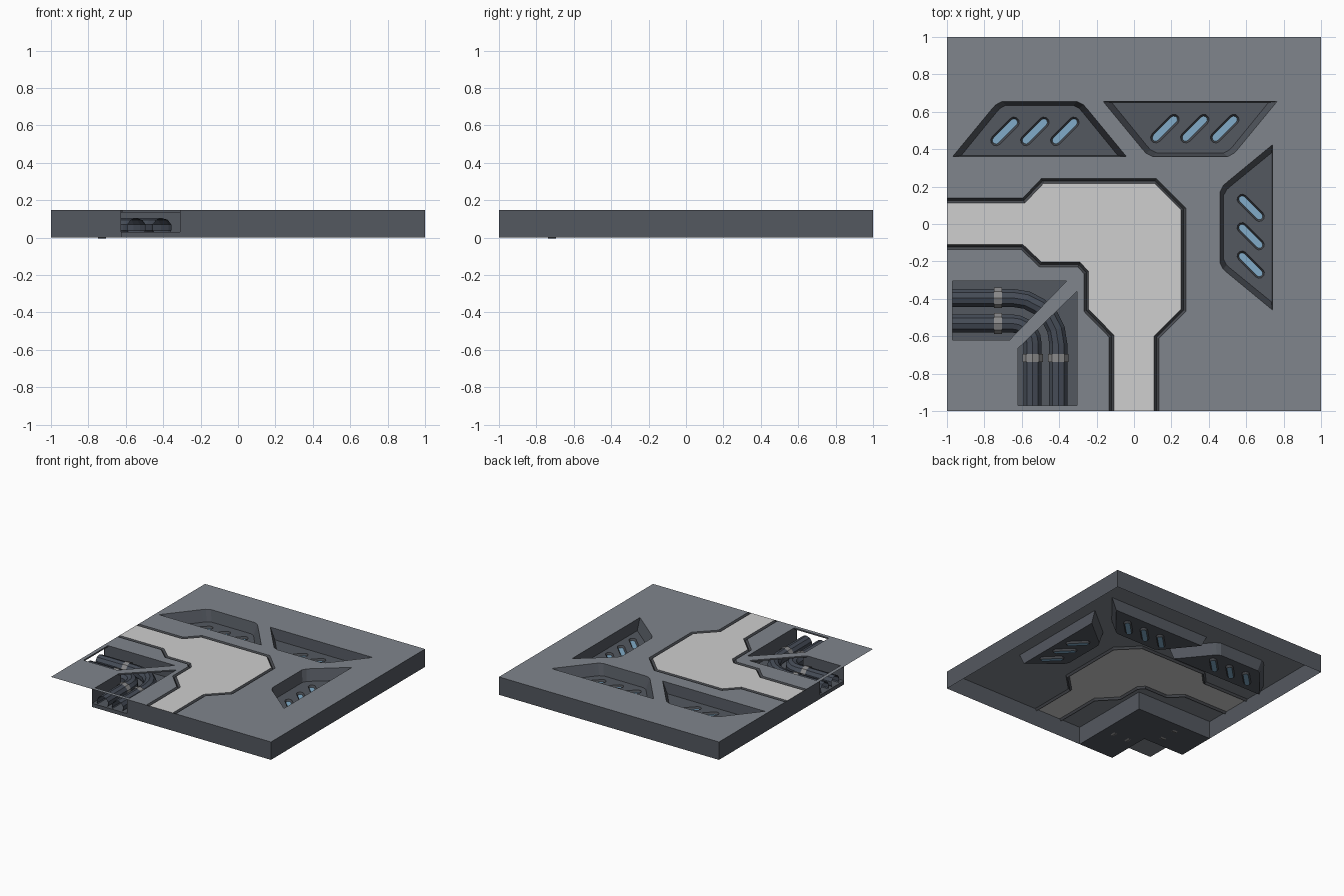
import bpy, bmesh, math
from mathutils import Vector, Matrix

if "Cube" in bpy.data.objects:
    bpy.data.objects.remove(bpy.data.objects["Cube"])

H = 0.147            # top surface height


def mat(name, r, g, b):
    m = bpy.data.materials.new(name)
    m.diffuse_color = (r, g, b, 1)
    m.use_nodes = True
    m.node_tree.nodes["Principled BSDF"].inputs["Base Color"].default_value = m.diffuse_color
    return m


PLATE = mat("plate grey", 0.215, 0.235, 0.265)
SIDE = mat("dark side grey", 0.088, 0.098, 0.117)
GROOVE = mat("groove charcoal", 0.065, 0.07, 0.08)
LIGHT = mat("walkway light grey", 0.62, 0.62, 0.62)
BLUE = mat("slot blue", 0.22, 0.41, 0.58)
PIPE = mat("pipe slate", 0.06, 0.072, 0.095)
CLAMP = mat("clamp grey", 0.25, 0.25, 0.255)


def finish(name, bm, material):
    me = bpy.data.meshes.new(name)
    bm.to_mesh(me)
    bm.free()
    me.materials.append(material)
    ob = bpy.data.objects.new(name, me)
    bpy.context.collection.objects.link(ob)
    return ob


def at(pts, z):
    return [(p[0], p[1], z) for p in pts]


def fill(name, loops, z, material):
    """Flat sheet from an outline followed by holes."""
    bm = bmesh.new()
    edges = []
    for loop in loops:
        vs = [bm.verts.new((p[0], p[1], z)) for p in loop]
        edges += [bm.edges.new((vs[i], vs[(i + 1) % len(vs)])) for i in range(len(vs))]
    bmesh.ops.triangle_fill(bm, edges=edges, use_beauty=True, normal=(0, 0, 1))
    for f in bm.faces:
        f.normal_update()
        if f.normal.z < 0:
            f.normal_flip()
    return finish(name, bm, material)


def bands(name, loops, material, closed=True, recalc=False):
    """Skin between successive loops of equal length."""
    bm = bmesh.new()
    rows = [[bm.verts.new(p) for p in loop] for loop in loops]
    n = len(rows[0])
    for a, b in zip(rows, rows[1:]):
        for i in range(n if closed else n - 1):
            j = (i + 1) % n
            bm.faces.new((a[i], a[j], b[j], b[i]))
    if recalc:
        bmesh.ops.recalc_face_normals(bm, faces=bm.faces)
    return finish(name, bm, material)


def offset(pts, d):
    """Shift an open polyline to its right by d, with mitred corners."""
    P = [Vector(p) for p in pts]
    nor = []
    for a, b in zip(P, P[1:]):
        t = (b - a).normalized()
        nor.append(Vector((t.y, -t.x)))
    out = []
    for i, p in enumerate(P):
        n1, n2 = nor[max(i - 1, 0)], nor[min(i, len(nor) - 1)]
        out.append(p + (n1 + n2) * d / (1 + n1.dot(n2)))
    return out


# Walkway edges, west end to south end
north = [(-1, .138), (-.595, .138), (-.495, .243), (.12, .243), (.278, .085),
         (.278, -.467), (.133, -.612), (.133, -1)]
south = [(-1, -.135), (-.605, -.135), (-.505, -.23), (-.30, -.23), (-.268, -.265),
         (-.268, -.467), (-.133, -.605), (-.133, -1)]
G, GZ = 0.026, H - 0.016
n_mid, n_in = offset(north, G / 2), offset(north, G)
s_mid, s_in = offset(south, -G / 2), offset(south, -G)
fill("walkway", [list(n_in) + list(reversed(s_in))], H, LIGHT)
bands("outer_groove", [at(n_in, H), at(n_mid, GZ), at(north, H)], GROOVE, False)
bands("inner_groove", [at(south, H), at(s_mid, GZ), at(s_in, H)], GROOVE, False)

# Recessed vents
D = 0.09
outline = [(-.465, 0), (.465, 0), (.255, .255), (.235, .277), (.2, .295),
           (-.2, .295), (-.235, .277), (-.255, .255)]


def capsule(cx, cy, L, r, seg=5):
    pts = []
    for side in (0, 1):
        a0 = math.radians(45 - 90 + 180 * side)
        s = -L if side else L
        for k in range(seg + 1):
            a = a0 + math.pi * k / seg
            pts.append((cx + s * .7071 + r * math.cos(a), cy + s * .7071 + r * math.sin(a)))
    return pts


vent_holes = []


def vent(name, cx, cy, ang, scale, slot_u, slot_v):
    M = Matrix.Translation((cx, cy, 0)) @ Matrix.Rotation(math.radians(ang), 4, 'Z') @ Matrix.Scale(scale, 4)
    place = lambda pts: [(M @ Vector((p[0], p[1], 0))).to_2d() for p in pts]
    top = place(outline)
    low = place([(u * .9, .006 + v * .91) for u, v in outline])
    vent_holes.append(top)
    bands(name + "_walls", [at(top, H), at(low, H - D)], SIDE)
    holes = []
    for i in (-1, 0, 1):
        u = slot_u + i * .16
        rim = place(capsule(u, slot_v, .068, .029))
        lamp = place(capsule(u, slot_v, .068, .019))
        holes.append(rim)
        bands(name + "_slot_rim", [at(rim, H - D), at(lamp, H - D - .015)], GROOVE)
        fill(name + "_slot_lamp", [lamp], H - D - .015, BLUE)
    fill(name + "_floor", [low] + holes, H - D, SIDE)


vent("vent_left", -.505, .36, 0, 1, -.025, .135)
vent("vent_right", .30, .655, 180, 1, -.025, .145)
vent("vent_side", .74, -.018, 90, .95, -.05, .122)

# Top plates: the main one and the south-west corner with pipe openings
fill("main_plate", [north + [(1, -1), (1, 1), (-1, 1)]] + vent_holes, H, PLATE)
hole_a = [(-.97, -.62), (-.665, -.62), (-.36, -.305), (-.97, -.305)]
hole_b = [(y, x) for x, y in reversed(hole_a)]
fill("corner_plate", [south + [(-1, -1)], hole_a, hole_b], H, PLATE)
for h in (hole_a, hole_b):
    bands("opening_lip", [at(h, H), at(h, H - .012)], SIDE)

# Outer walls, open underneath
rim = [(-.31, -1), (1, -1), (1, 1), (-1, 1), (-1, -.31)]
bands("outer_wall", [at(rim, 0), at(rim, H)], SIDE, False)

# L-shaped pipe trench
far = [(-1, -.305), (-.305, -.305), (-.305, -1)]
near = [(-1, -.625), (-.625, -.625), (-.625, -1)]
bands("trench_inner_wall", [at(far, 0), at(far, H)], SIDE, False)
bands("trench_corner_wall", [at(near, 0), at(near, H)], SIDE, False)
for z in (0, .03):
    fill("trench_floor", [far + near[::-1]], z, SIDE)
for a, b in ((far[0], near[0]), (far[2], near[2])):
    bands("trench_sill", [at([a, b], 0), at([a, b], .03)], SIDE, False)


# Pipes with clamps
def tube(name, path, r, material, sides=10, z=.053):
    loops = []
    for p, t in path:
        nx, ny = t[1], -t[0]
        loop = []
        for k in range(sides):
            a = 2 * math.pi * (k + .5) / sides
            loop.append((p[0] + nx * r * math.cos(a), p[1] + ny * r * math.cos(a), z + r * math.sin(a)))
        loops.append(loop)
    return bands(name, loops, material, True, True)


C = (-.65, -.64)
for label, R in (("outer", .245), ("inner", .108)):
    path = [((-.985, C[1] + R), (1, 0))]
    for k in range(6):
        a = math.radians(90 - 18 * k)
        path.append(((C[0] + R * math.cos(a), C[1] + R * math.sin(a)), (math.sin(a), -math.cos(a))))
    path.append(((C[0] + R, -.985), (0, -1)))
    tube(label + "_pipe", path, .051, PIPE)
    y, x = C[1] + R, C[0] + R
    tube(label + "_clamp_west", [((-.748, y), (1, 0)), ((-.705, y), (1, 0))], .058, CLAMP)
    tube(label + "_clamp_south", [((x, -.695), (0, -1)), ((x, -.738), (0, -1))], .058, CLAMP)
